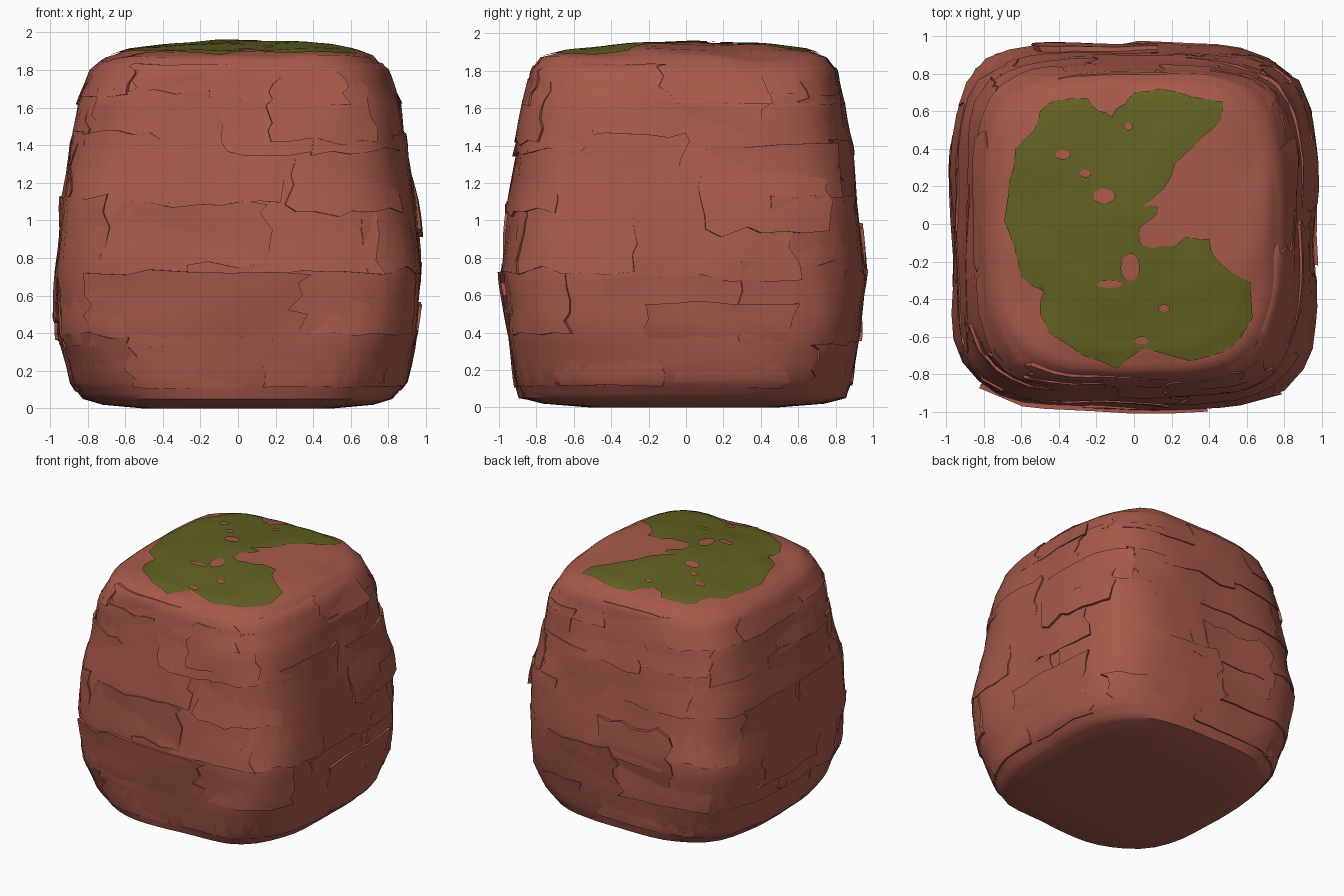
import bpy, bmesh, math, random
from mathutils import Vector, noise
from mathutils.bvhtree import BVHTree

random.seed(7)
cube = bpy.data.objects.get("Cube")
if cube:
    bpy.data.objects.remove(cube, do_unlink=True)


def material(name, rgb):
    mat = bpy.data.materials.new(name)
    mat.use_nodes = True
    colour = (*rgb, 1)
    mat.diffuse_color = colour
    bsdf = mat.node_tree.nodes["Principled BSDF"]
    bsdf.inputs["Base Color"].default_value = colour
    bsdf.inputs["Roughness"].default_value = 0.9
    return mat


def finish(bm, name, mat, angle):
    mesh = bpy.data.meshes.new(name)
    bm.to_mesh(mesh)
    bm.free()
    mesh.materials.append(mat)
    obj = bpy.data.objects.new(name, mesh)
    bpy.context.collection.objects.link(obj)
    bpy.ops.object.select_all(action='DESELECT')
    obj.select_set(True)
    bpy.context.view_layer.objects.active = obj
    bpy.ops.object.shade_smooth_by_angle(angle=math.radians(angle))
    return obj


# Boulder profile: height, half width, half depth, corner squareness
PROFILE = [
    (0.0, 0.5, 0.5, 3), (0.02, 0.72, 0.75, 3.2), (0.05, 0.82, 0.87, 3.3),
    (0.14, 0.89, 0.9, 3.6), (0.4, 0.95, 0.94, 4.2), (0.72, 0.97, 0.965, 4.5),
    (1.1, 0.93, 0.925, 4.5), (1.4, 0.89, 0.89, 4.2), (1.62, 0.855, 0.86, 4),
    (1.8, 0.79, 0.82, 3.7), (1.87, 0.71, 0.765, 3.5), (1.905, 0.6, 0.66, 3.2),
    (1.935, 0.35, 0.4, 2.8), (1.945, 0.12, 0.12, 2),
]


def surface(angle, t, lift=0.0):
    """Point on the boulder at an angle and a fractional profile index."""
    i = min(int(t), len(PROFILE) - 2)
    z, w, d, n = (a + (b - a) * (t - i) for a, b in zip(PROFILE[i], PROFILE[i + 1]))
    c, s = math.cos(angle), math.sin(angle)
    r = (abs(c) ** n + abs(s) ** n) ** (-1 / n)
    p = Vector((w * r * c, d * r * s - 0.012, z))
    bump = noise.noise(p * 2.3) * 0.022 + noise.noise(p * 5) * 0.008
    if z < 0.05:
        bump = 0
    out = Vector((c * r, s * r, 0))
    if z > 1.85:
        p.z += bump
    return p + out * (lift + (bump if z < 1.9 else 0))


def skin(bm, rows, closed):
    for low, high in zip(rows, rows[1:]):
        n = len(low)
        for i in range(n if closed else n - 1):
            j = (i + 1) % n
            bm.faces.new((low[i], low[j], high[j], high[i]))


# Boulder core
rock = bmesh.new()
SEGMENTS, STEPS = 56, 3
rings = []
for k in range((len(PROFILE) - 1) * STEPS + 1):
    rings.append([rock.verts.new(surface(math.tau * i / SEGMENTS, k / STEPS))
                  for i in range(SEGMENTS)])
skin(rock, rings, True)
rock.faces.new(list(reversed(rings[0])))
rock.faces.new(rings[-1])


# Thin tilted slabs whose edges break out of the core as ledges and cracks
def slab(a0, a1, t0, t1, low, high, left, right, count=8):
    rows = []
    for j in range(count + 1):
        row = []
        v = j / count
        for i in range(count + 1):
            u = i / count
            border = i in (0, count) or j in (0, count)
            # The border sits just below the next ring, giving a steep rim
            uu = min(max((i - 1) / (count - 2), 0), 1)
            vv = min(max((j - 1) / (count - 2), 0), 1)
            lift = low + (high - low) * vv + left + (right - left) * uu
            edge = 0.12 if min(i, j, count - i, count - j) <= 1 else 0.03
            key = Vector((uu * 4 + a0 * 9, vv * 4 + t0 * 7, 0))
            a = a0 + (a1 - a0) * (uu + noise.noise(key) * edge)
            t = t0 + (t1 - t0) * (vv + noise.noise(key + Vector((0, 0, 9))) * edge)
            row.append(rock.verts.new(surface(a, t, -0.05 if border else lift)))
        rows.append(row)
    skin(rock, rows, False)


BANDS = [2.7, 3.9, 5.0, 6.0, 7.1, 8.2, 9.3]
for row, (t0, t1) in enumerate(zip(BANDS, BANDS[1:])):
    count = 9
    for col in range(count):
        start = (col + row * 0.37 + random.uniform(-0.15, 0.15)) * math.tau / count
        wide = random.uniform(0.8, 1.15) * math.tau / count
        tilt = random.choice((-1, 1)) * random.uniform(0.006, 0.014)
        side = random.uniform(-0.01, 0.01)
        slab(start, start + wide, t0 + random.uniform(-0.25, 0.1),
             t1 + random.uniform(-0.1, 0.25), -tilt, tilt, -side, side)

# Larger ledges: front shelf, side shelves and back chip
FRONT = -math.pi / 2
slab(FRONT - 0.75, FRONT + 0.33, 3.9, 5.0, 0.0, 0.022, 0.0, 0.004)
slab(FRONT + 0.2, FRONT + 0.75, 7.1, 8.7, 0.012, 0.0, 0.008, 0.0)
slab(-0.2, 0.55, 3.6, 4.5, -0.01, 0.022, 0.0, 0.0)
slab(0.1, 0.75, 5.6, 6.9, 0.02, -0.01, 0.0, 0.005)
slab(math.pi - 0.4, math.pi + 0.3, 4.2, 5.4, 0.02, -0.01, 0.0, 0.0)
slab(math.pi / 2 - 0.1, math.pi / 2 + 0.5, 4.4, 5.6, -0.01, 0.02, 0.0, 0.012)
bmesh.ops.triangulate(rock, faces=rock.faces[:])
tree = BVHTree.FromBMesh(rock)
finish(rock, "boulder", material("red_stone", (0.39, 0.1, 0.07)), 42)

# Moss patch outline, then bare spots as x, y, half width, half depth
OUTLINE = [
    (-.5, .6), (-.44, .65), (-.25, .67), (-.19, .6), (-.12, .57), (-.05, .64),
    (0, .7), (.14, .72), (.3, .68), (.47, .65), (.46, .55), (.35, .45),
    (.29, .39), (.22, .32), (.16, .19), (.04, .09), (.13, .09), (.11, .04),
    (.03, -.02), (.03, -.1), (.1, -.13), (.2, -.12), (.27, -.07), (.4, -.08),
    (.43, -.18), (.51, -.25), (.62, -.31), (.63, -.5), (.57, -.6), (.48, -.68),
    (.3, -.73), (.05, -.66), (-.09, -.77), (-.27, -.7), (-.45, -.58),
    (-.5, -.48), (-.48, -.36), (-.6, -.28), (-.69, .02), (-.66, .24),
    (-.63, .4), (-.53, .5),
]
SPOTS = [(-.38, .37, .04, .025), (-.26, .27, .03, .02), (-.16, .15, .06, .04),
         (-.03, .52, .02, .02), (-.02, -.23, .05, .075), (-.13, -.32, .07, .02),
         (.16, -.45, .03, .02), (.04, -.62, .04, .02)]

moss = bmesh.new()


def loop(points):
    verts = [moss.verts.new((x, y, 0)) for x, y in points]
    for a, b in zip(verts, verts[1:] + verts[:1]):
        moss.edges.new((a, b))


ragged = []
for (x0, y0), (x1, y1) in zip(OUTLINE, OUTLINE[1:] + OUTLINE[:1]):
    ragged.append((x0, y0))
    ragged.append(((x0 + x1) / 2 + random.uniform(-0.012, 0.012),
                   (y0 + y1) / 2 + random.uniform(-0.012, 0.012)))
loop(ragged)
for x, y, w, d in SPOTS:
    loop([(x + w * math.cos(a), y + d * math.sin(a))
          for a in (math.tau * i / 10 for i in range(10))])
bmesh.ops.triangle_fill(moss, use_beauty=True, edges=moss.edges[:], normal=(0, 0, 1))

# Cut the patch finely and drape it over the boulder
for axis in (Vector((1, 0, 0)), Vector((0, 1, 0))):
    for i in range(-20, 21):
        bmesh.ops.bisect_plane(moss, geom=moss.verts[:] + moss.edges[:] + moss.faces[:],
                               plane_co=axis * i * 0.04, plane_no=axis)
for v in moss.verts:
    hit = tree.ray_cast(Vector((v.co.x, v.co.y, 3)), Vector((0, 0, -1)))[0]
    v.co.z = (hit.z if hit else 1.85) + 0.008
bmesh.ops.triangulate(moss, faces=moss.faces[:])
for f in moss.faces:
    if f.normal.z < 0:
        f.normal_flip()
finish(moss, "moss_patch", material("olive_moss", (0.125, 0.12, 0.016)), 60)
